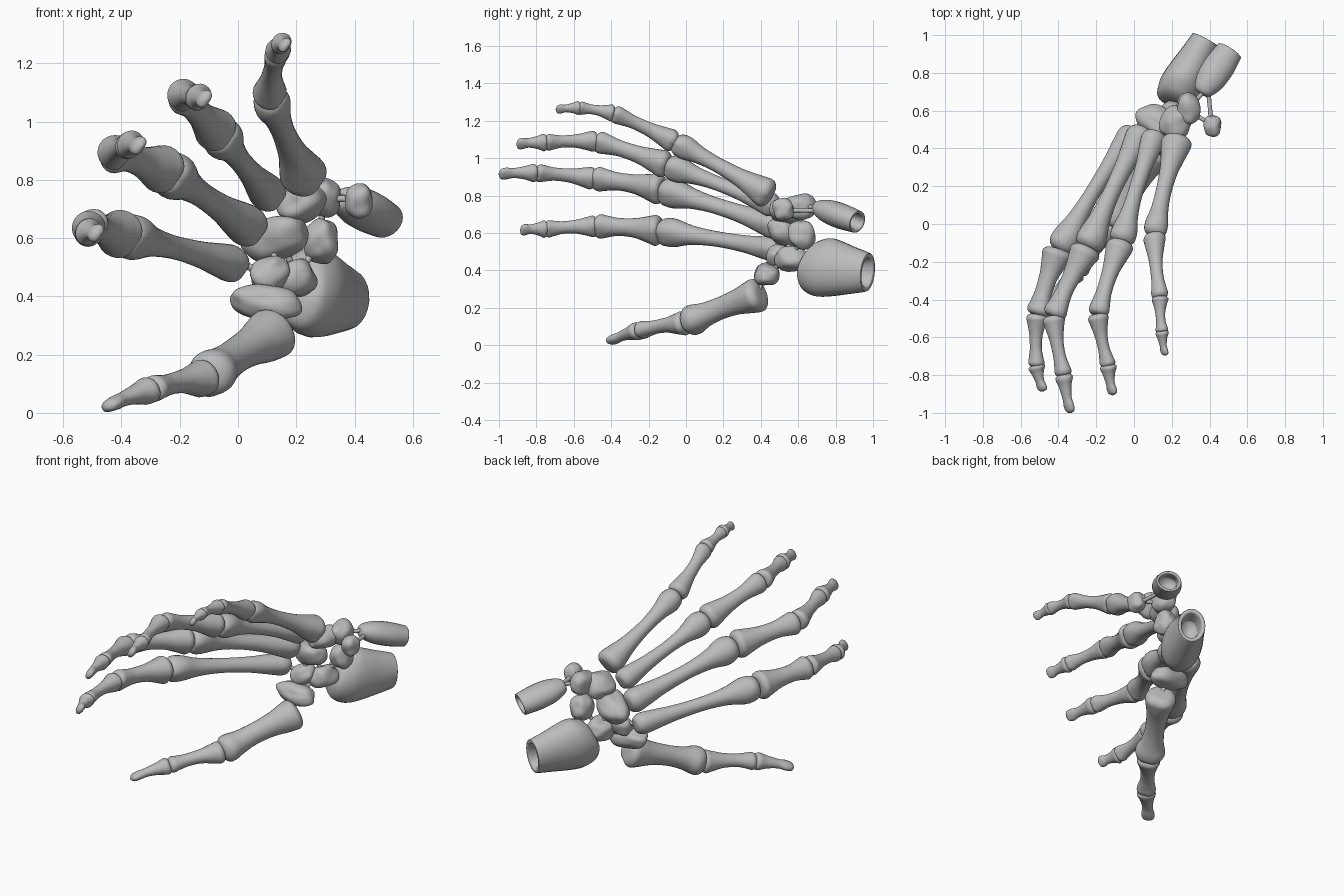
import bpy, bmesh, math
from mathutils import Vector, noise

cube = bpy.data.objects.get("Cube")
if cube:
    bpy.data.objects.remove(cube, do_unlink=True)

bone_mat = bpy.data.materials.new("bone_grey")
bone_mat.use_nodes = True
GREY = (0.5, 0.5, 0.5, 1)
bone_mat.diffuse_color = GREY
bone_mat.node_tree.nodes["Principled BSDF"].inputs["Base Color"].default_value = GREY
SIDES = 24
STEPS = 4


def finish(bm, name):
    bmesh.ops.recalc_face_normals(bm, faces=bm.faces)
    for f in bm.faces:
        f.smooth = True
    mesh = bpy.data.meshes.new(name)
    bm.to_mesh(mesh)
    bm.free()
    mesh.materials.append(bone_mat)
    obj = bpy.data.objects.new(name, mesh)
    bpy.context.collection.objects.link(obj)
    return obj


def smooth_keys(keys):
    """Catmull-Rom through the profile keys."""
    k = [Vector(v) for v in keys]
    k = [k[0]] + k + [k[-1]]
    out = []
    for p0, p1, p2, p3 in zip(k, k[1:], k[2:], k[3:]):
        for s in range(STEPS):
            u = s / STEPS
            out.append(0.5 * (2 * p1 + (p2 - p0) * u + (2 * p0 - 5 * p1 + 4 * p2 - p3) * u * u
                              + (3 * p1 - p0 - 3 * p2 + p3) * u ** 3))
    return out + [k[-1]]


def loft(name, a, b, keys, r, dorsal, bow=0.0, groove=0.0):
    """Oval rings from a to b; keys are (position, side radius, back radius)."""
    a, b = Vector(a), Vector(b)
    axis = (b - a).normalized()
    side = axis.cross(Vector(dorsal)).normalized()
    back = side.cross(axis)
    bm = bmesh.new()
    rings = []
    for t, rs, rb in smooth_keys(keys):
        centre = a.lerp(b, t) + back * bow * math.sin(math.pi * min(max(t, 0), 1))
        flare = max(0, abs(t - 0.5) * 2 - 0.5) * 2
        ring = []
        for i in range(SIDES):
            ang = math.tau * i / SIDES
            c, s = math.cos(ang), math.sin(ang)
            # paired condyles: a hollow on the palm side of the flared ends
            k = r * (1 - groove * flare * max(0, -c) ** 6)
            ring.append(bm.verts.new(centre + side * s * rs * k + back * c * rb * k))
        rings.append(ring)
    for p, q in zip(rings, rings[1:]):
        for i in range(SIDES):
            j = (i + 1) % SIDES
            bm.faces.new((p[i], p[j], q[j], q[i]))
    bm.faces.new(rings[0])
    bm.faces.new(rings[-1])
    return finish(bm, name)


METACARPAL = [(0, .3, .3), (.01, .65, .7), (.06, .88, .95), (.15, .8, .85), (.32, .6, .62),
              (.55, .52, .55), (.74, .66, .66), (.87, .95, .9), (.95, .88, .95), (.99, .6, .65), (1, .2, .2)]
PROXIMAL = [(0, .4, .4), (.015, .8, .8), (.08, 1, 1), (.18, .9, .86), (.4, .66, .6),
            (.65, .6, .53), (.82, .74, .62), (.92, .82, .72), (.98, .65, .6), (1, .25, .25)]
DISTAL = [(0, .4, .4), (.03, .85, .8), (.12, 1, .9), (.3, .76, .66), (.6, .56, .46),
          (.8, .7, .46), (.94, .6, .38), (1, .12, .12)]

DORSAL = (-.8, 0, .55)
# joints from wrist to tip, radius of each bone, metacarpal (base, head, shaft) scale
FINGERS = {
    "index": ([(0, .50, .505), (-.395, -.14, .61), (-.51, -.48, .635), (-.515, -.75, .62), (-.48, -.88, .615)],
              (.083, .083, .058, .048), (.85, 1, 0)),
    "middle": ([(.05, .50, .63), (-.245, -.13, .83), (-.425, -.49, .89), (-.37, -.80, .92), (-.335, -.995, .915)],
               (.085, .083, .06, .05), (.95, 1, 0)),
    "ring": ([(.115, .48, .74), (-.065, -.10, .96), (-.19, -.48, 1.09), (-.135, -.75, 1.083), (-.11, -.90, 1.075)],
             (.075, .074, .056, .048), (.95, 1, 0)),
    "little": ([(.235, .45, .80), (.11, -.06, 1.085), (.14, -.39, 1.24), (.15, -.57, 1.268), (.165, -.69, 1.26)],
               (.076, .06, .045, .038), (1.2, .85, 0)),
    "thumb": ([(.13, .40, .27), (-.11, 0, .115), (-.30, -.25, .075), (-.45, -.41, .018)],
              (.085, .068, .055), (1.15, .95, .25)),
}
for finger, (joints, radii, (base, head, shaft)) in FINGERS.items():
    names = ["metacarpal", "proximal_phalanx", "middle_phalanx", "distal_phalanx"]
    if finger == "thumb":
        names.pop(2)
    dorsal = (-.5, -.3, .7) if finger == "thumb" else DORSAL
    for part, a, b, r in zip(names, joints, joints[1:], radii):
        keys = DISTAL if part == "distal_phalanx" else PROXIMAL
        if part == "metacarpal":
            grow = [base + (head - base) * k[0] + shaft * math.sin(math.pi * k[0]) for k in METACARPAL]
            keys = [(t, s * g, d * g) for (t, s, d), g in zip(METACARPAL, grow)]
        a, b = Vector(a), Vector(b)
        overlap = (b - a).normalized() * .006
        loft(f"{finger}_{part}", a - overlap, b + overlap, keys, r, dorsal, bow=.15 * r, groove=.22)


def wrist_bone(name, centre, half, turn, seed):
    """Lumpy pebble: squared-off sphere, tilted about the front axis."""
    bm = bmesh.new()
    bmesh.ops.create_icosphere(bm, subdivisions=4, radius=1)
    tilt, yaw = turn
    for v in bm.verts:
        n = v.co.normalized()
        p = n * (1 / sum(abs(c) ** 2.4 for c in n) ** (1 / 2.4))
        p *= 1 + .18 * noise.noise(n * 1.2 + Vector((seed * 7.3, seed, 0)))
        v.co = Vector([c * h for c, h in zip(p, half)])
    obj = finish(bm, name)
    obj.location = centre
    obj.rotation_euler = (0, math.radians(tilt), math.radians(yaw))
    return obj


# wrist bones: centre, half sizes, (tilt, yaw)
WRIST = {
    "trapezium": ((.10, .43, .38), (.122, .065, .058), (3, 0)),
    "trapezoid": ((.11, .49, .48), (.07, .06, .055), (-20, 20)),
    "scaphoid": ((.195, .565, .46), (.07, .09, .062), (-20, -20)),
    "capitate": ((.125, .54, .60), (.12, .08, .072), (-15, -30)),
    "lunate": ((.285, .62, .59), (.06, .072, .075), (0, 0)),
    "hamate": ((.22, .54, .72), (.08, .09, .06), (-25, -20)),
    "triquetrum": ((.29, .61, .74), (.06, .08, .066), (10, 0)),
    "pisiform": ((.415, .52, .73), (.046, .055, .06), (0, 0)),
}
for seed, (name, (centre, half, turn)) in enumerate(WRIST.items()):
    wrist_bone(name, centre, half, turn, seed)

# forearm stubs with hollow cut ends
RADIUS = [(0, .3, .35), (.015, .6, .65), (.08, .85, .85), (.25, 1, .97), (.45, .96, .93), (.75, .8, .78),
          (.98, .66, .68), (1, .62, .66), (1, .54, .54), (.96, .48, .48), (.75, .4, .4)]
ULNA = [(0, .2, .2), (.03, .5, .4), (.14, .74, .6), (.35, .95, .78), (.65, 1, .82), (.97, .88, .74),
        (1, .84, .7), (1, .74, .58), (.95, .68, .52), (.7, .6, .46)]
radius_stub = loft("forearm_radius_stub", (.195, .625, .43), (.38, .97, .39), RADIUS, .16, (-.8, .4, -.45))
thin = Vector((.88, -.45, .1)).normalized()
along = Vector((.165, .33, -.04)).normalized()
for v in radius_stub.data.vertices:
    # flatten across the thin direction, slant the wrist end towards the thumb side
    v.co -= thin * thin.dot(v.co - Vector((.29, .80, .415))) * .25
    fade = min(1, max(0, (.9 - v.co.y) / .2))
    v.co += along * max(0, v.co.z - .40) * .3 * fade
loft("forearm_ulna_stub", (.355, .69, .74), (.505, .915, .66), ULNA, .083, (0, .3, 1))

# thin ligament rods joining the small bones
ROD = [(0, 1, 1), (.5, .8, .8), (1, 1, 1)]
LINKS = [("ulna", "pisiform", (.39, .74, .72), (.41, .53, .72)),
         ("triquetrum", "pisiform", (.29, .6, .735), (.42, .52, .735)),
         ("triquetrum", "lunate", (.29, .6, .74), (.285, .62, .6)),
         ("ulna", "triquetrum", (.40, .74, .74), (.30, .62, .74)),
         ("hamate", "capitate", (.2, .5, .72), (.15, .52, .6)),
         ("capitate", "scaphoid", (.15, .53, .6), (.2, .57, .46)),
         ("capitate", "trapezoid", (.12, .5, .6), (.13, .48, .48)),
         ("lunate", "scaphoid", (.28, .62, .59), (.2, .57, .46)),
         ("lunate", "radius", (.28, .62, .58), (.26, .72, .48)),
         ("scaphoid", "trapezium", (.19, .55, .46), (.11, .44, .39)),
         ("trapezium", "thumb", (.1, .43, .38), (.12, .38, .28)),
         ("trapezoid", "index", (.13, .48, .48), (.0, .48, .51))]
for a_name, b_name, a, b in LINKS:
    loft(f"{a_name}_{b_name}_ligament", a, b, ROD, .014, (.3, .5, .81))
